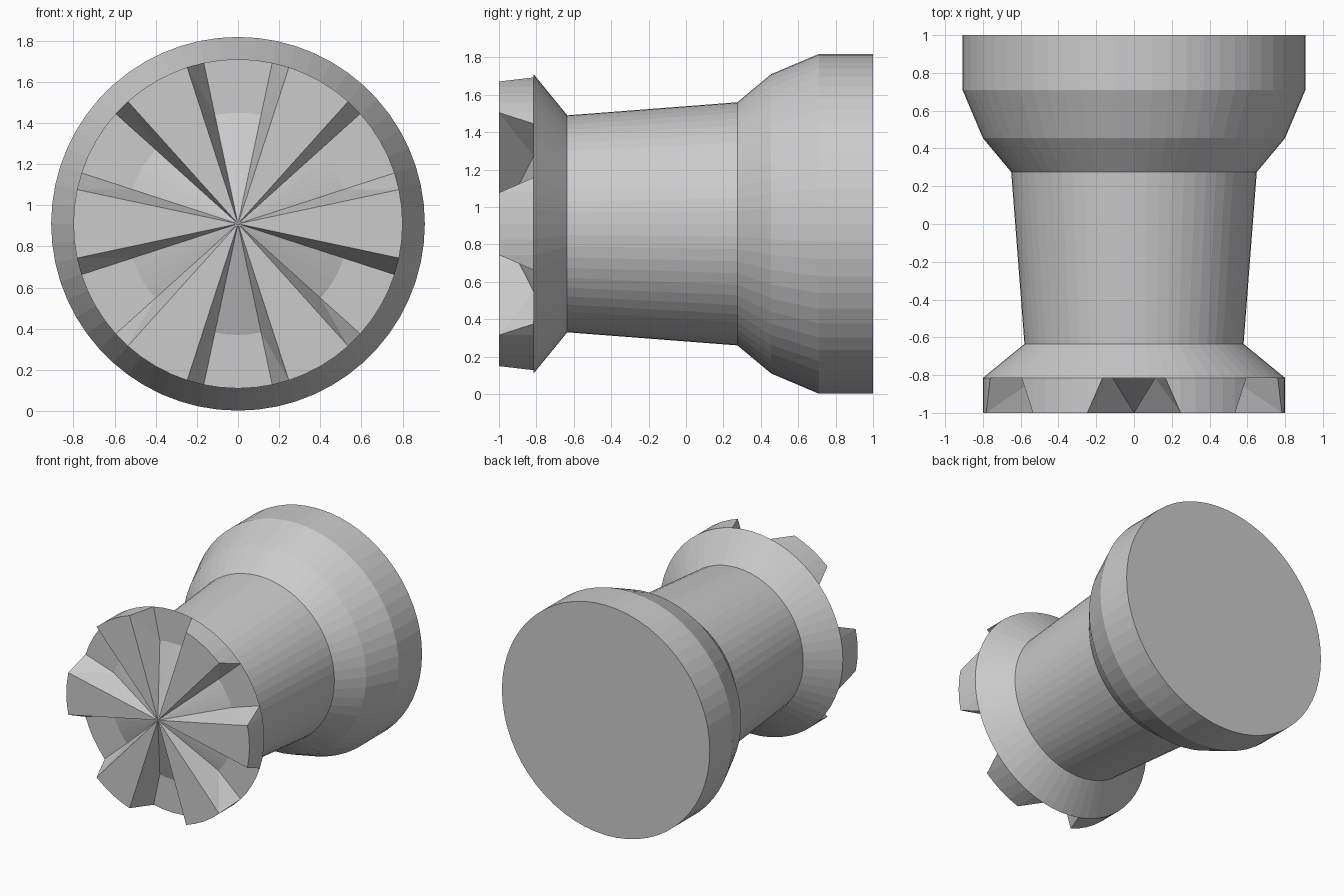
import bpy, bmesh
from math import sin, cos, radians

if "Cube" in bpy.data.objects:
    bpy.data.objects.remove(bpy.data.objects["Cube"])

AXIS_Z = 0.91
STEP = 6                     # 60-sided, degrees per side
N = 360 // STEP
FLOOR_Y, TIP_Y = -0.815, -1.0

bm = bmesh.new()


def vert(r, y, i):
    a = radians(i * STEP)
    return bm.verts.new((r * cos(a), y, AXIS_Z + r * sin(a)))


def ring(r, y):
    return [vert(r, y, i) for i in range(N)]


# Turned body: crown rim, flare, tapered neck, stepped head
profile = [(0.8, FLOOR_Y), (0.58, -0.635), (0.65, 0.275),
           (0.8, 0.455), (0.908, 0.71), (0.908, 1.0)]
rings = [ring(r, y) for r, y in profile]
for a, b in zip(rings, rings[1:]):
    for i in range(N):
        j = (i + 1) % N
        bm.faces.new((a[i], a[j], b[j], b[i]))
bm.faces.new(rings[-1])

# Crown: six gaps with a shallow cone in the middle, six tapered teeth
rim = rings[0]
apex = bm.verts.new((0, TIP_Y, AXIS_Z))
for k in range(6):
    c = k * 10 + 5           # gap centre, in steps
    idx = lambda o: (c + o) % N
    floor = {o: rim[idx(o)] for o in range(-2, 9)}
    inner = {o: vert(0.54, FLOOR_Y, c + o) for o in range(-2, 3)}
    top = {o: vert(0.8, TIP_Y, c + o) for o in range(3, 8)}
    # gap floor and cone
    for o in range(-2, 2):
        bm.faces.new((floor[o], floor[o + 1], inner[o + 1], inner[o]))
        bm.faces.new((inner[o], inner[o + 1], apex))
    # tooth face and outer wall
    for o in range(3, 7):
        bm.faces.new((top[o], top[o + 1], apex))
        bm.faces.new((floor[o], floor[o + 1], top[o + 1], top[o]))
    bm.faces.new((floor[2], floor[3], top[3]))
    bm.faces.new((floor[7], floor[8], top[7]))
    # sloped tooth flanks
    bm.faces.new((floor[2], top[3], inner[2]))
    bm.faces.new((top[3], apex, inner[2]))
    far = vert(0.54, FLOOR_Y, c + 8)
    bm.faces.new((top[7], floor[8], far))
    bm.faces.new((top[7], far, apex))

bmesh.ops.remove_doubles(bm, verts=bm.verts, dist=1e-4)
bmesh.ops.recalc_face_normals(bm, faces=bm.faces)
mesh = bpy.data.meshes.new("toothed_knob")
bm.to_mesh(mesh)
bm.free()
bpy.context.collection.objects.link(bpy.data.objects.new("toothed_knob", mesh))
